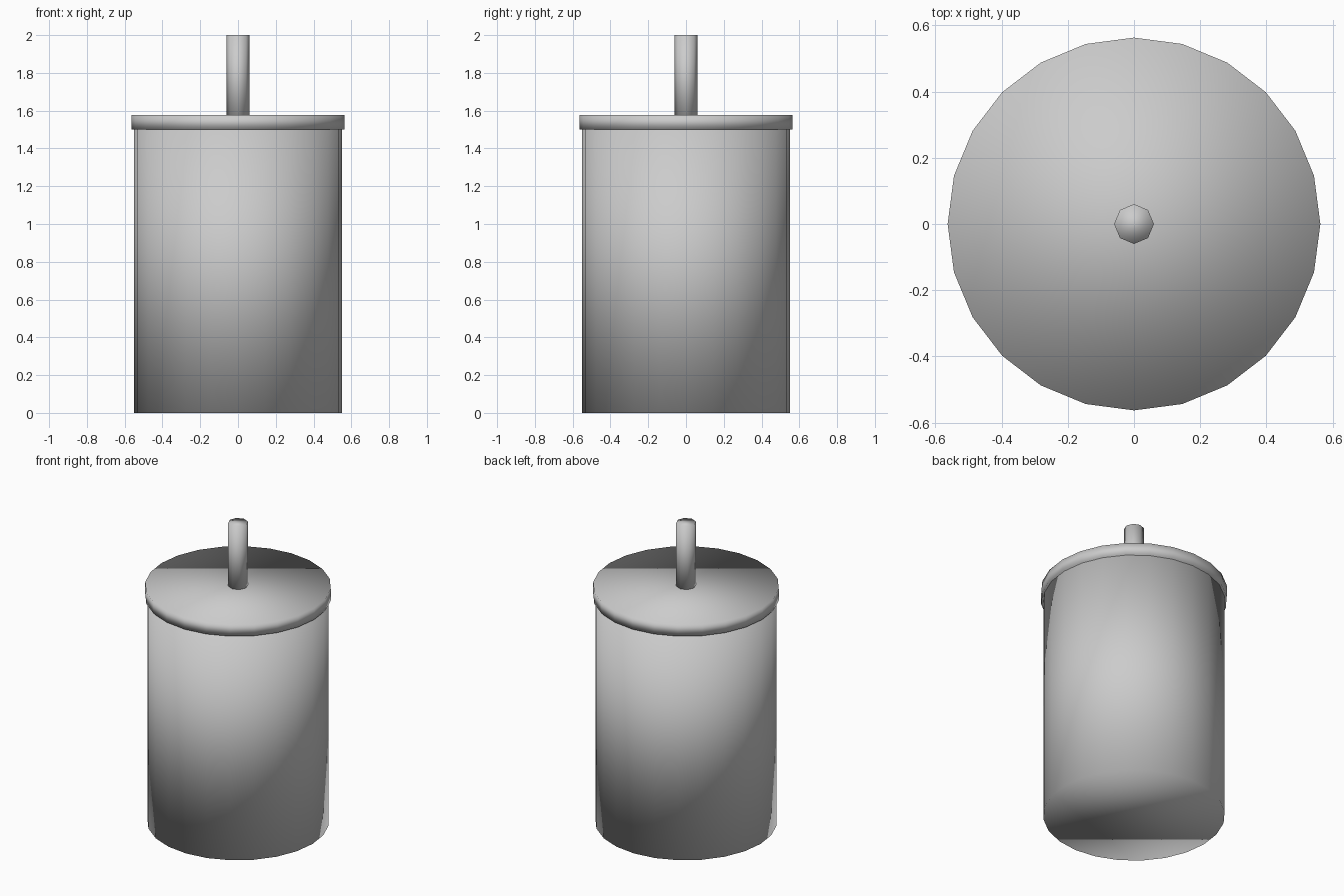
import bpy

cube = bpy.data.objects.get("Cube")
if cube:
    bpy.data.objects.remove(cube, do_unlink=True)

# One plain grey for every part
grey = bpy.data.materials.new("light_grey")
grey.use_nodes = True
colour = (0.6, 0.6, 0.6, 1.0)
grey.diffuse_color = colour
grey.node_tree.nodes["Principled BSDF"].inputs["Base Color"].default_value = colour


def cylinder(name, sides, radius, bottom, top):
    """Capped upright cylinder, smooth shaded across its rims."""
    bpy.ops.mesh.primitive_cylinder_add(
        vertices=sides, radius=radius, depth=top - bottom,
        location=(0, 0, (bottom + top) / 2))
    part = bpy.context.object
    part.name = name
    part.data.materials.append(grey)
    bpy.ops.object.shade_smooth()
    return part


# Cup body, overhanging lid, and straw rising from the lid
cylinder("cup_body", 24, 0.55, 0.0, 1.5)
cylinder("lid", 24, 0.563, 1.5, 1.577)
cylinder("straw", 8, 0.06, 1.54, 2.0)
